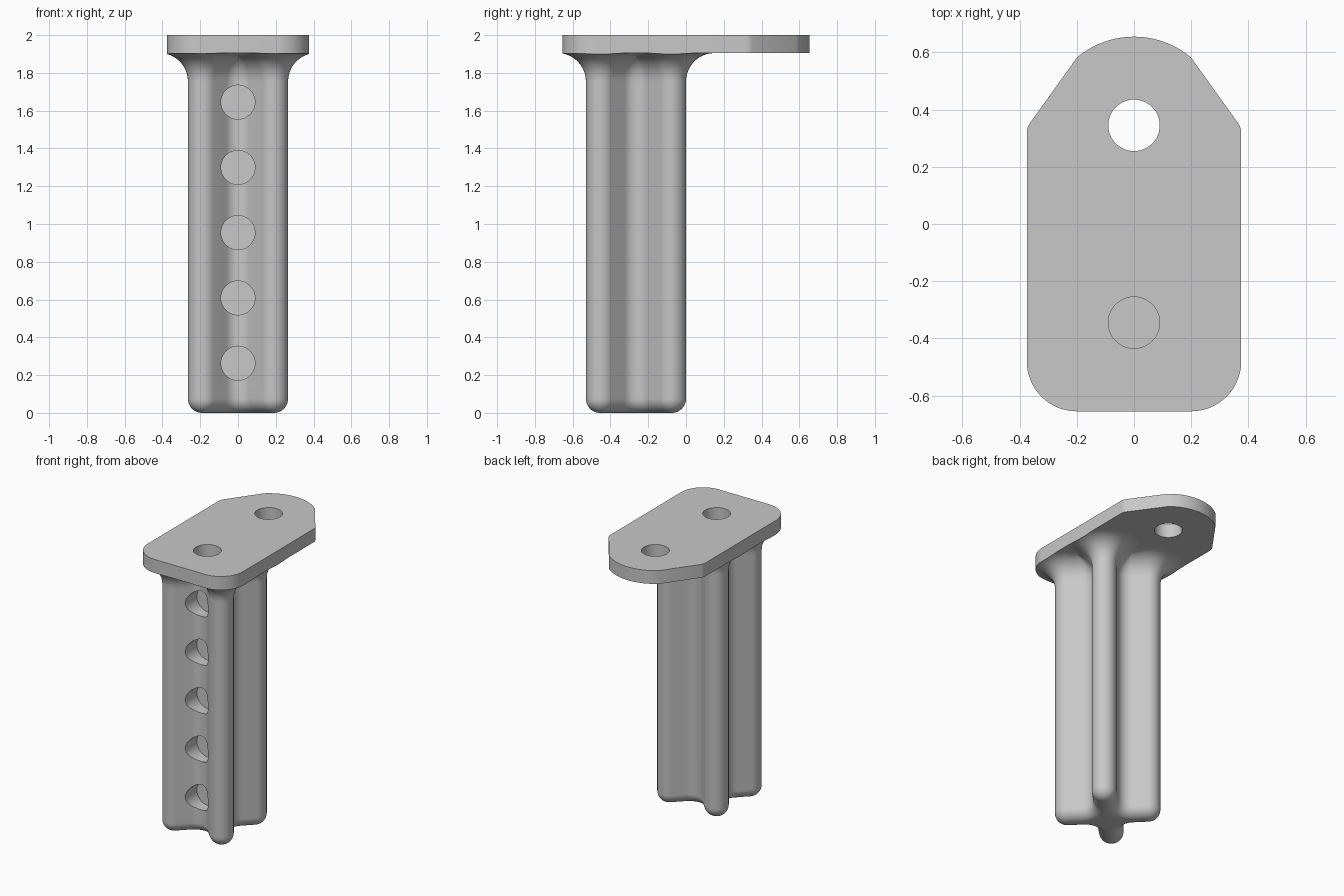
import bpy, bmesh, math
from math import pi, sin, cos, sqrt

if "Cube" in bpy.data.objects:
    bpy.data.objects.remove(bpy.data.objects["Cube"])

PLATE_Z, TOP = 1.905, 2.0
POST_Y = -0.265                      # post axis
LOBE, LOBE_R, VALLEY_R = 0.186, 0.079, 0.085
FLARE, FOOT, HOLE_R = 0.15, 0.075, 0.09

grey = bpy.data.materials.new("plain_grey")
grey.use_nodes = True
grey.diffuse_color = (0.58, 0.58, 0.58, 1)
grey.node_tree.nodes["Principled BSDF"].inputs["Base Color"].default_value = grey.diffuse_color


def arc(cx, cy, r, a0, a1, n):
    """Points on an arc, angles in degrees."""
    angles = [math.radians(a0 + (a1 - a0) * i / n) for i in range(n + 1)]
    return [(cx + r * cos(a), cy + r * sin(a)) for a in angles]


def loft(name, rings):
    """Solid through rings of equal point count, capped at both ends."""
    bm = bmesh.new()
    loops = [[bm.verts.new(p) for p in ring] for ring in rings]
    n = len(loops[0])
    for a, b in zip(loops, loops[1:]):
        for i in range(n):
            j = (i + 1) % n
            bm.faces.new((a[i], a[j], b[j], b[i]))
    bm.faces.new(loops[0][::-1])
    bm.faces.new(loops[-1])
    bmesh.ops.remove_doubles(bm, verts=bm.verts, dist=1e-5)
    bmesh.ops.recalc_face_normals(bm, faces=bm.faces)
    mesh = bpy.data.meshes.new(name)
    bm.to_mesh(mesh)
    bm.free()
    mesh.materials.append(grey)
    obj = bpy.data.objects.new(name, mesh)
    bpy.context.collection.objects.link(obj)
    return obj


def prism(name, outline, z0, z1):
    return loft(name, [[(x, y, z) for x, y in outline] for z in (z0, z1)])


def cut(obj, cutter, operation):
    """Apply a boolean and drop the cutter."""
    bpy.context.view_layer.objects.active = obj
    mod = obj.modifiers.new("cut", 'BOOLEAN')
    mod.operation, mod.object, mod.solver = operation, cutter, 'EXACT'
    bpy.ops.object.modifier_apply(modifier=mod.name)
    bpy.data.objects.remove(cutter)


def post_ring(z, grow):
    """Four-lobed section, offset outward by grow."""
    quarter = arc(LOBE, LOBE, LOBE_R + grow, -45, 135, 16)
    mid = sqrt(2) * (LOBE_R + max(grow, VALLEY_R))
    quarter += arc(0, mid, max(VALLEY_R - grow, 0), -45, -135, 10)[::1]
    ring = []
    for k in range(4):
        c, s = cos(k * pi / 2), sin(k * pi / 2)
        ring += [(c * x - s * y, s * x + c * y + POST_Y, z) for x, y in quarter]
    return ring


# Plate outline: rounded front corners, tapered and domed back
right_half = (arc(0.2, -0.48, 0.175, -90, 0, 14)
              + arc(0.315, 0.318, 0.06, 0, 34, 5)
              + arc(0, 0.345, 0.31, 50, 90, 12)[:-1])
outline = right_half + [(0, 0.655)] + [(-x, y) for x, y in reversed(right_half)]
plate = prism("top_plate", outline, PLATE_Z, TOP)
for y in (-0.345, 0.345):
    cut(plate, prism("hole_cutter", arc(0, y, HOLE_R, 0, 352.5, 47), 1.8, 2.1), 'DIFFERENCE')

# Post: rounded foot, straight shaft, concave flare under the plate
steps = 10
rings = []
for i in range(steps + 1):
    a = pi / 2 * i / steps
    rings.append(post_ring(FOOT * (1 - cos(a)), FOOT * (sin(a) - 1)))
for i in range(steps + 1):
    a = pi / 2 * i / steps
    rings.append(post_ring(PLATE_Z - FLARE * (1 - sin(a)), FLARE * (1 - cos(a))))
post = loft("lobed_post", rings)
cut(post, prism("trim_cutter", outline, -0.1, 2.1), 'INTERSECT')

# Blind holes down the front channel
for i in range(5):
    circle = arc(0, 0.263 + 0.3455 * i, HOLE_R, 0, 352.5, 47)
    cutter = loft("hole_cutter", [[(x, y, z) for x, z in circle] for y in (-0.8, -0.335)])
    cut(post, cutter, 'DIFFERENCE')

# Smooth shading with sharp edges kept
for obj in (plate, post):
    bpy.ops.object.select_all(action='DESELECT')
    obj.select_set(True)
    bpy.context.view_layer.objects.active = obj
    bpy.ops.object.shade_smooth_by_angle(angle=math.radians(30))
